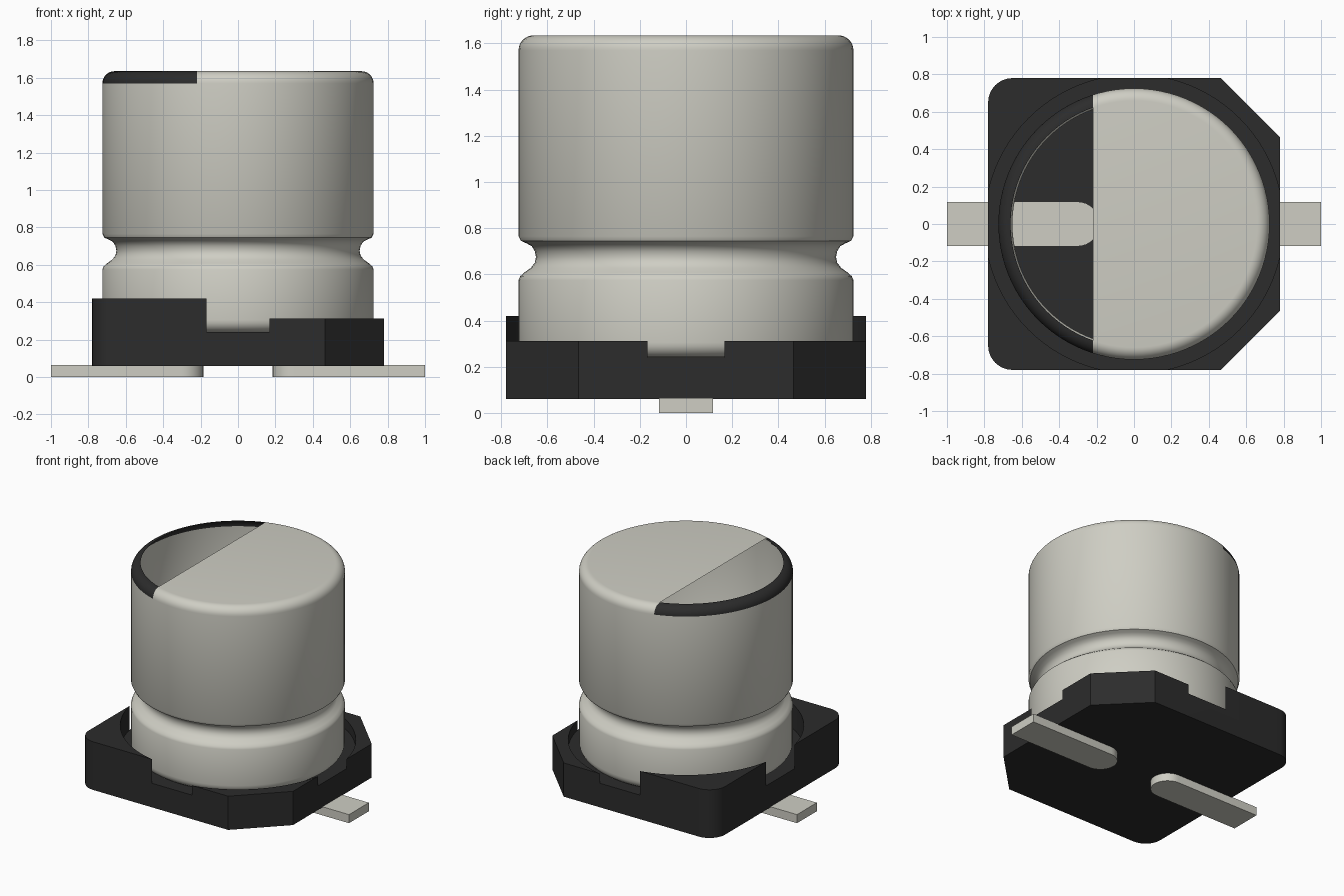
import bpy, bmesh, math
from mathutils import Vector

if "Cube" in bpy.data.objects:
    bpy.data.objects.remove(bpy.data.objects["Cube"], do_unlink=True)


def material(name, rgb):
    m = bpy.data.materials.new(name)
    m.use_nodes = True
    m.diffuse_color = (*rgb, 1)
    bsdf = m.node_tree.nodes["Principled BSDF"]
    bsdf.inputs["Base Color"].default_value = (*rgb, 1)
    bsdf.inputs["Roughness"].default_value = 0.5
    return m


METAL = material("warm grey metal", (0.62, 0.615, 0.55))
BLACK = material("black plastic", (0.025, 0.025, 0.025))


def make_object(name, bm, *mats):
    bmesh.ops.recalc_face_normals(bm, faces=bm.faces)
    mesh = bpy.data.meshes.new(name)
    bm.to_mesh(mesh)
    bm.free()
    for m in mats:
        mesh.materials.append(m)
    ob = bpy.data.objects.new(name, mesh)
    bpy.context.collection.objects.link(ob)
    return ob


def smooth(ob, angle=30):
    bpy.ops.object.select_all(action='DESELECT')
    ob.select_set(True)
    bpy.context.view_layer.objects.active = ob
    bpy.ops.object.shade_smooth_by_angle(angle=math.radians(angle))


def arc(cx, cy, r, a0, a1, n):
    """Points on an arc, angles in degrees."""
    return [(cx + r * math.cos(math.radians(a0 + (a1 - a0) * i / n)),
             cy + r * math.sin(math.radians(a0 + (a1 - a0) * i / n))) for i in range(n + 1)]


def prism(name, outline, z0, z1, mat):
    bm = bmesh.new()
    face = bm.faces.new([bm.verts.new((x, y, z0)) for x, y in outline])
    up = bmesh.ops.extrude_face_region(bm, geom=[face], use_keep_orig=True)["geom"]
    bmesh.ops.translate(bm, vec=(0, 0, z1 - z0),
                        verts=[g for g in up if isinstance(g, bmesh.types.BMVert)])
    return make_object(name, bm, mat)


def cut(ob, cutter):
    cutter.hide_render = True
    mod = ob.modifiers.new("cut", 'BOOLEAN')
    mod.operation, mod.solver, mod.object = 'DIFFERENCE', 'EXACT', cutter
    bpy.context.view_layer.objects.active = ob
    bpy.ops.object.modifier_apply(modifier=mod.name)
    bpy.data.objects.remove(cutter, do_unlink=True)


# Base: two rounded corners, two chamfered corners
H, R = 0.78, 0.13
outline = [(0.465, -H), (H, -0.465), (H, 0.465), (0.465, H)]
outline += arc(-H + R, H - R, R, 90, 180, 8) + arc(-H + R, -H + R, R, 180, 270, 8)
base = prism("base", outline, 0.06, 0.42, BLACK)

# Lower half step, round seat that breaks through the sides, and inner well
cut(base, prism("step_cutter", [(0, -1), (1, -1), (1, 1), (0, 1)], 0.312, 0.7, BLACK))
cut(base, prism("seat_cutter", arc(0, 0, 0.798, 0, 356.25, 95), 0.24, 0.7, BLACK))
cut(base, prism("well_cutter", arc(0, 0, 0.66, 0, 356.25, 95), 0.062, 0.5, BLACK))
smooth(base, 25)

# Can: turned profile with a rolled groove, open at the bottom
CR, TOP, F, MARK = 0.725, 1.635, 0.065, -0.22
profile = arc(CR - F, 0.24 + F, F, -90, 0, 6)
profile += [(CR, 0.575), (0.718, 0.592), (0.700, 0.608), (0.672, 0.628), (0.655, 0.650),
            (0.650, 0.675), (0.655, 0.700), (0.668, 0.722)]
profile += [(0.692, 0.735), (0.715, 0.745), (CR, 0.765)]
profile += arc(CR - F, TOP - F, F, 0, 90, 8)

bm = bmesh.new()
vs = [bm.verts.new((r, 0, z)) for r, z in profile]
es = [bm.edges.new(p) for p in zip(vs, vs[1:])]
bmesh.ops.spin(bm, geom=vs + es, cent=(0, 0, 0), axis=(0, 0, 1),
               angle=math.tau, steps=96, use_merge=True)
bmesh.ops.remove_doubles(bm, verts=bm.verts, dist=1e-5)
rim = [e for e in bm.edges if e.is_boundary and all(v.co.z > TOP - 1e-4 for v in e.verts)]
bmesh.ops.contextual_create(bm, geom=rim)

# Split the shoulder and lid along the marking line, then open the marked part of the lid
upper = [f for f in bm.faces if f.calc_center_median().z > TOP - F]
geom = set(upper) | {e for f in upper for e in f.edges} | {v for f in upper for v in f.verts}
bmesh.ops.bisect_plane(bm, geom=list(geom), dist=1e-5,
                       plane_co=Vector((MARK, 0, 0)), plane_no=Vector((1, 0, 0)))
lid = []
for f in bm.faces:
    c = f.calc_center_median()
    if c.x < MARK and c.z > TOP - F:
        f.material_index = 1
        if min(v.co.z for v in f.verts) > TOP - 1e-4:
            lid.append(f)
bmesh.ops.delete(bm, geom=lid, context='FACES_ONLY')
can = make_object("can", bm, METAL, BLACK)
smooth(can, 35)

# Contact tabs, rounded at the inner ends
W, IN = 0.117, 0.185
for name, s in (("left_tab", 1), ("right_tab", -1)):
    pts = [(1.0, -W), (1.0, W)] + arc(IN + W, 0, W, 90, 270, 16)
    tab = prism(name, [(s * x, y) for x, y in pts], 0.0, 0.064, METAL)
    smooth(tab)
